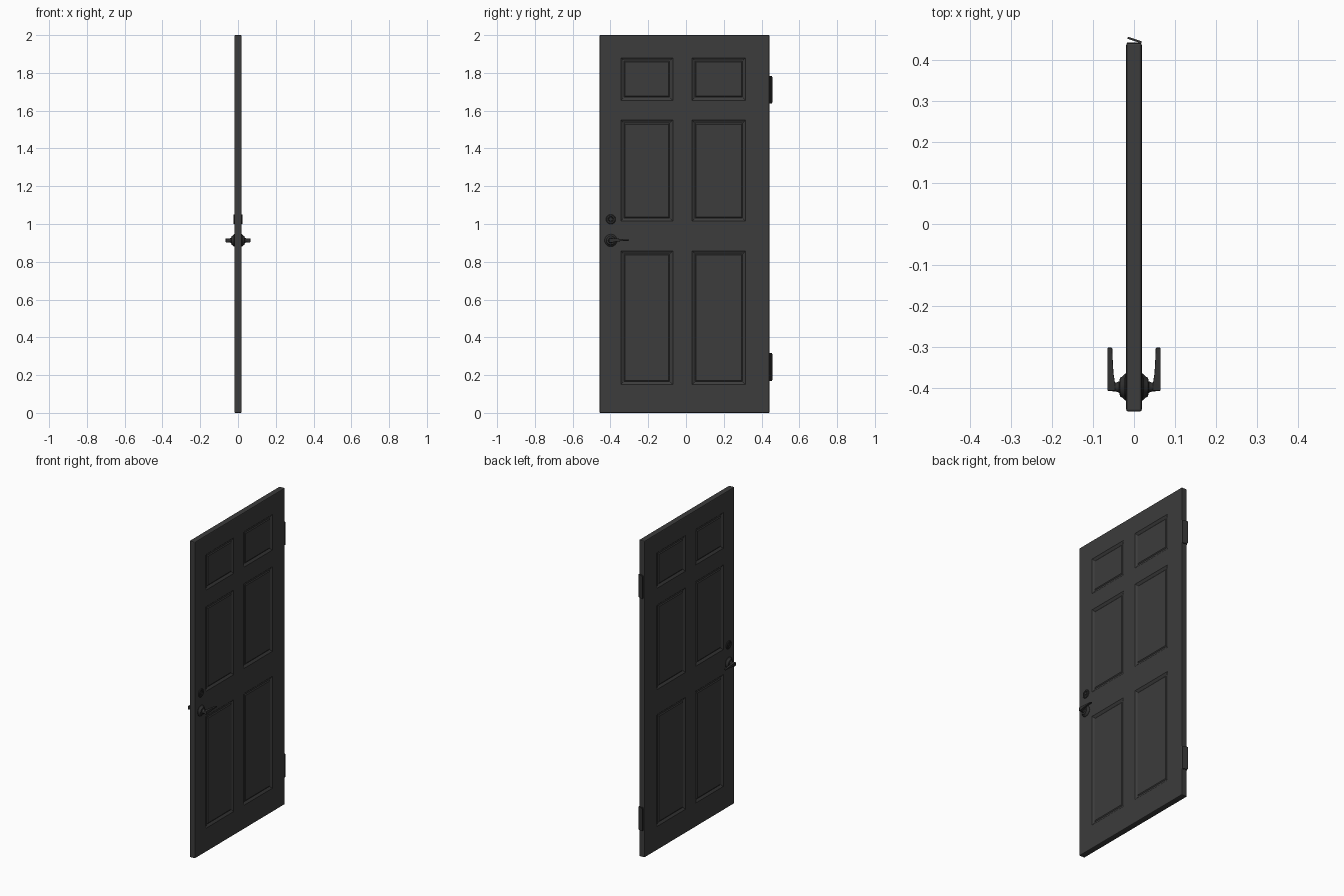
import bpy, bmesh, math
from mathutils import Matrix, Vector

old = bpy.data.objects.get("Cube")
if old:
    bpy.data.objects.remove(old, do_unlink=True)


def material(name, value, rough):
    m = bpy.data.materials.new(name)
    m.use_nodes = True
    colour = (value, value, value, 1)
    m.diffuse_color = colour
    node = m.node_tree.nodes["Principled BSDF"]
    node.inputs["Base Color"].default_value = colour
    node.inputs["Roughness"].default_value = rough
    return m


PAINT = material("charcoal paint", 0.045, 0.6)
METAL = material("dark metal", 0.03, 0.5)


def finish(name, bm, mat, smooth=False):
    bmesh.ops.recalc_face_normals(bm, faces=bm.faces)
    mesh = bpy.data.meshes.new(name)
    bm.to_mesh(mesh)
    bm.free()
    mesh.materials.append(mat)
    ob = bpy.data.objects.new(name, mesh)
    bpy.context.collection.objects.link(ob)
    if smooth:
        bpy.ops.object.select_all(action='DESELECT')
        ob.select_set(True)
        bpy.context.view_layer.objects.active = ob
        bpy.ops.object.shade_smooth_by_angle(angle=math.radians(35))
    return ob


def box(bm, centre, size, bevel=0):
    geo = bmesh.ops.create_cube(
        bm, size=1, matrix=Matrix.Translation(centre) @ Matrix.Diagonal((*size, 1)))
    if bevel:
        edges = {e for v in geo["verts"] for e in v.link_edges}
        bmesh.ops.bevel(bm, geom=list(edges), offset=bevel, segments=2,
                        profile=0.5, affect='EDGES')


def turned(name, profile, y, z, side, steps=32):
    """Spin an (x, radius) profile about the x direction."""
    bm = bmesh.new()
    verts = [bm.verts.new((x, r, 0)) for x, r in profile]
    edges = [bm.edges.new(pair) for pair in zip(verts, verts[1:])]
    bmesh.ops.spin(bm, geom=verts + edges, cent=(0, 0, 0), axis=(1, 0, 0),
                   angle=math.tau, steps=steps)
    bmesh.ops.remove_doubles(bm, verts=bm.verts, dist=1e-5)
    bmesh.ops.transform(bm, verts=bm.verts, matrix=Matrix.Translation((0, y, z))
                        @ Matrix.Diagonal((side, 1, 1, 1)))
    return finish(name, bm, METAL, True)


# Door slab with six moulded panels on both faces
HALF = 0.019
COLUMNS = [(-0.345, -0.07), (0.032, 0.315)]
ROWS = [(0.15, 0.857), (1.015, 1.55), (1.655, 1.88)]
bm = bmesh.new()
box(bm, (0, -0.008, 1), (2 * HALF, 0.9, 2), 0.005)
for axis, spans in (((0, 1, 0), COLUMNS), ((0, 0, 1), ROWS)):
    for span in spans:
        for d in span:
            bmesh.ops.bisect_plane(
                bm, geom=bm.verts[:] + bm.edges[:] + bm.faces[:],
                plane_co=Vector(axis) * d, plane_no=axis)
bm.normal_update()


def is_panel(face):
    c = face.calc_center_median()
    return (abs(face.normal.x) > 0.99
            and any(a < c.y < b for a, b in COLUMNS)
            and any(a < c.z < b for a, b in ROWS))


panels = [f for f in bm.faces if is_panel(f)]
for width, depth in ((0.004, -0.002), (0.014, -0.006), (0.005, 0), (0.008, 0.004)):
    bmesh.ops.inset_individual(bm, faces=panels, thickness=width, depth=depth)
finish("door_slab", bm, PAINT)

# Handles and locks on both faces
LOCK_Y = -0.398
for side, word in ((1, "left"), (-1, "right")):
    turned(word + "_handle_rose",
           [(0.016, 0), (0.016, 0.033), (0.021, 0.033), (0.024, 0.030),
            (0.028, 0.026), (0.034, 0.023), (0.036, 0.014), (0.044, 0.011),
            (0.055, 0.010), (0.055, 0)], LOCK_Y, 0.913, side)

    # Tapered lever reaching toward the hinge edge
    bm = bmesh.new()
    rings = []
    for y, inner, low, high in ((-0.407, 0.046, 0.902, 0.924),
                                (-0.39, 0.046, 0.902, 0.924),
                                (-0.365, 0.050, 0.907, 0.923),
                                (-0.33, 0.052, 0.911, 0.919),
                                (-0.302, 0.053, 0.911, 0.917)):
        ring = [(inner, low), (0.065, low), (0.065, high), (inner, high)]
        rings.append([bm.verts.new((side * x, y, z)) for x, z in ring])
    for a, b in zip(rings, rings[1:]):
        for i in range(4):
            j = (i + 1) % 4
            bm.faces.new((a[i], a[j], b[j], b[i]))
    bm.faces.new(rings[0])
    bm.faces.new(rings[-1])
    lever = finish(word + "_lever", bm, METAL)
    mod = lever.modifiers.new("soft edges", 'BEVEL')
    mod.width = 0.002
    mod.segments = 2

    turned(word + "_lock_ring",
           [(0.016, 0), (0.016, 0.026), (0.021, 0.026), (0.024, 0.022),
            (0.024, 0.015), (0.021, 0.013), (0.021, 0.010), (0.024, 0.009),
            (0.024, 0)], LOCK_Y, 1.025, side)
    bm = bmesh.new()
    box(bm, (side * 0.024, LOCK_Y, 1.025), (0.002, 0.003, 0.012))
    finish(word + "_keyhole", bm, METAL)

# Hinges: a slightly opened leaf turning about a slim pin
for z, word in ((0.243, "lower"), (1.711, "upper")):
    bm = bmesh.new()
    box(bm, (-0.017, 0, 0), (0.034, 0.005, 0.146))
    corners = [e for e in bm.edges
               if abs(e.verts[0].co.y - e.verts[1].co.y) > 0.004
               and e.verts[0].co.x < -0.03]
    bmesh.ops.bevel(bm, geom=corners, offset=0.008, segments=4,
                    profile=0.5, affect='EDGES')
    bmesh.ops.transform(bm, verts=bm.verts,
                        matrix=Matrix.Translation((0.017, 0.444, z))
                        @ Matrix.Rotation(math.radians(-18), 4, 'Z'))
    finish(word + "_hinge_leaf", bm, METAL)

    bm = bmesh.new()
    bmesh.ops.create_cone(bm, cap_ends=True, segments=12, radius1=0.003,
                          radius2=0.003, depth=0.146,
                          matrix=Matrix.Translation((0.016, 0.444, z)))
    finish(word + "_hinge_pin", bm, METAL, True)

    bm = bmesh.new()
    box(bm, (0, 0.442, z), (0.034, 0.002, 0.146))
    finish(word + "_hinge_plate", bm, METAL)
